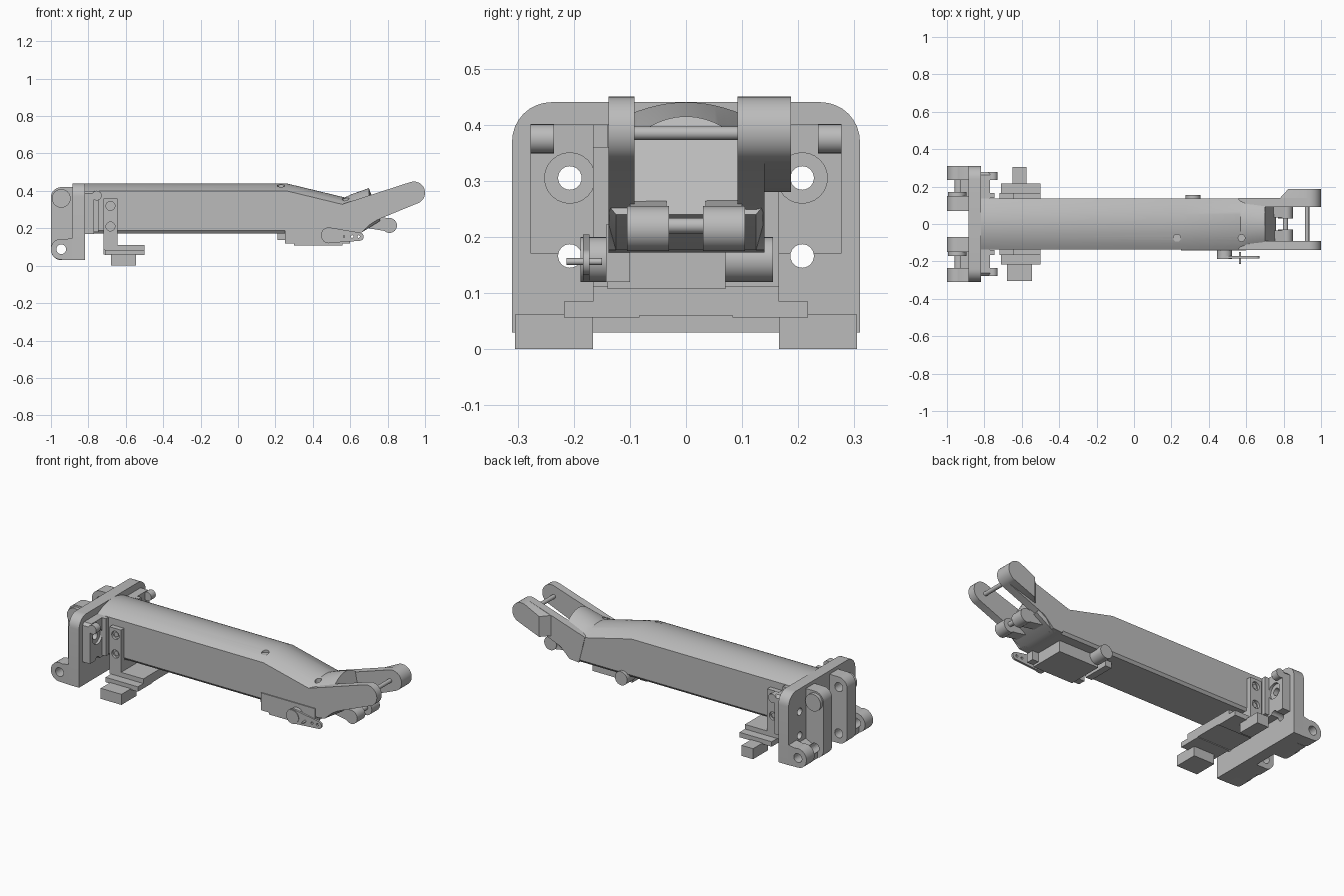
import bpy, bmesh, math
from mathutils import Vector

if bpy.data.objects.get("Cube"):
    bpy.data.objects.remove(bpy.data.objects["Cube"])

grey = bpy.data.materials.new("plain grey")
grey.use_nodes = True
colour = (0.5, 0.5, 0.5, 1)
grey.diffuse_color = colour
grey.node_tree.nodes["Principled BSDF"].inputs["Base Color"].default_value = colour


def finish(name, bm):
    bmesh.ops.recalc_face_normals(bm, faces=bm.faces)
    mesh = bpy.data.meshes.new(name)
    bm.to_mesh(mesh)
    bm.free()
    mesh.materials.append(grey)
    obj = bpy.data.objects.new(name, mesh)
    bpy.context.collection.objects.link(obj)
    return obj


def prism(name, profile, axis, a, b):
    """Extrude a profile along an axis: xz points for y, yz for x, xy for z."""
    place = {"x": lambda p: (a, p[0], p[1]), "y": lambda p: (p[0], a, p[1]),
             "z": lambda p: (p[0], p[1], a)}[axis]
    bm = bmesh.new()
    face = bm.faces.new([bm.verts.new(place(p)) for p in profile])
    moved = bmesh.ops.extrude_face_region(bm, geom=[face])["geom"]
    shift = Vector([b - a if c == axis else 0 for c in "xyz"])
    bmesh.ops.translate(bm, vec=shift, verts=[v for v in moved if isinstance(v, bmesh.types.BMVert)])
    return finish(name, bm)


def arc(u, v, r, start=0, end=360, n=24):
    count = n if end - start == 360 else n + 1
    angles = [math.radians(start + (end - start) * i / n) for i in range(count)]
    return [(u + r * math.cos(t), v + r * math.sin(t)) for t in angles]


def box(name, x, y, z):
    return prism(name, [(x[0], z[0]), (x[1], z[0]), (x[1], z[1]), (x[0], z[1])], "y", *y)


def rod(name, axis, u, v, r, a, b):
    return prism(name, arc(u, v, r), axis, a, b)


def cut(obj, *cutters):
    for c in cutters:
        c.hide_render = True
        c.hide_viewport = True
        mod = obj.modifiers.new("cut", "BOOLEAN")
        mod.operation, mod.solver, mod.object = "DIFFERENCE", "EXACT", c


def span(side, a, b):
    return sorted((side * a, side * b))


# Arm body: domed sections lofted along the length
def arm_section(x_top, x_low, top, low, dome=0.04):
    half, pts = 0.137, [(x_low, -0.125, low), (x_low, -0.137, low + 0.015)]
    for i in range(17):
        s = -1 + i / 8
        pts.append((x_top, half * s, top - dome * s * s))
    return pts + [(x_low, half, low + 0.015), (x_low, 0.125, low)]


bm = bmesh.new()
rings = [[bm.verts.new(p) for p in arm_section(*s)] for s in (
    (-0.82, -0.82, 0.44, 0.172), (0.26, 0.26, 0.44, 0.172), (0.57, 0.6, 0.365, 0.172),
    (0.61, 0.66, 0.383, 0.177, 0.06), (0.70, 0.76, 0.415, 0.24, 0.08))]
for r1, r2 in zip(rings, rings[1:]):
    for i in range(len(r1)):
        j = (i + 1) % len(r1)
        bm.faces.new((r1[i], r1[j], r2[j], r2[i]))
bm.faces.new(rings[0])
bm.faces.new(rings[-1])
arm = finish("arm_body", bm)
cut(arm, rod("screw_hole_front", "z", 0.23, -0.075, 0.02, 0.42, 0.5),
    rod("screw_hole_tip", "z", 0.575, -0.075, 0.018, 0.33, 0.45),
    rod("pivot_hole", "y", 0.63, 0.335, 0.012, -0.2, -0.11))

# Fork at the tip
fork_outline = [(0.56, 0.33), (0.6, 0.172), (0.66, 0.177), (0.72, 0.235)] + arc(0.94, 0.39, 0.06, -70, 110)
for name, y0, y1 in (("fork_right", -0.138, -0.092), ("fork_left", 0.092, 0.14)):
    prism(name, fork_outline, "y", y0, y1)
cheek = [(0.78, 0.28)] + arc(0.94, 0.39, 0.06, -70, 110) + [(0.78, 0.4)]
outer = prism("fork_left_cheek", cheek, "y", 0.138, 0.187)
for v in outer.data.vertices:
    if v.co.x < 0.8 and v.co.y > 0.16:
        v.co.x += 0.045
rod("fork_pin", "y", 0.925, 0.385, 0.012, -0.13, 0.18)

# Rollers below the fork
for side, word in ((-1, "right"), (1, "left")):
    rod(word + "_roller", "y", 0.81, 0.215, 0.04, *span(side, 0.03, 0.105))
    prism(word + "_roller_arm", [(0.7, 0.2), (0.82, 0.18), (0.82, 0.25), (0.72, 0.27)],
          "y", *span(side, 0.035, 0.1))
rod("roller_pin", "y", 0.81, 0.22, 0.014, -0.1, 0.1)

# Base plate with rounded top corners
plate_outline = [(-0.31, 0.03), (0.31, 0.03)] + arc(0.24, 0.37, 0.07, 0, 90, 8) + arc(-0.24, 0.37, 0.07, 90, 180, 8)
plate = prism("base_plate", plate_outline, "x", -0.885, -0.818)
flange_outline = [(-0.277, 0.17), (0.277, 0.17), (0.277, 0.385), (0.262, 0.4), (-0.262, 0.4), (-0.277, 0.385)]
flange = prism("arm_flange", flange_outline, "x", -0.82, -0.77)

for side, word in ((-1, "right"), (1, "left")):
    upper = rod(word + "_upper_hole", "x", side * 0.207, 0.305, 0.021, -1.1, -0.7)
    lower = rod(word + "_lower_hole", "x", side * 0.207, 0.166, 0.021, -1.1, -0.7)
    recess = rod(word + "_recess", "x", side * 0.207, 0.305, 0.045, -0.785, -0.7)
    cut(plate, upper, lower)
    cut(flange, upper, lower, recess)

    # Full-height hinge rib and low hinge lug
    rib = prism(word + "_hinge_rib", [(-0.88, 0.03)] + [(-0.88, 0.42)] + arc(-0.945, 0.365, 0.055, 90, 180, 10)
                + arc(-0.945, 0.085, 0.055, 180, 270, 10), "y", *span(side, 0.07, 0.15))
    lug_outline = [(-0.88, 0.03), (-0.88, 0.15)] + arc(-0.945, 0.088, 0.056, 70, 270, 16)
    lug = prism(word + "_hinge_lug", lug_outline, "y", *span(side, 0.235, 0.31))
    web = prism(word + "_lug_web", [(-0.88, 0.03), (-0.88, 0.13), (-0.96, 0.09), (-0.96, 0.03)],
                "y", *span(side, 0.15, 0.235))
    for z in (0.36, 0.088):
        bore = rod(word + "_hinge_bore", "y", -0.945, z, 0.026, *span(side, 0.05, 0.33))
        cut(rib, bore)
        cut(lug, bore)
        cut(web, bore)
    rod(word + "_upper_boss", "y", -0.945, 0.36, 0.05, *span(side, 0.15, 0.17)).hide_render = False
    rod(word + "_flange_boss", "y", -0.755, 0.375, 0.026, *span(side, 0.235, 0.277))
    box(word + "_flange_ear", (-0.78, -0.745), span(side, 0.14, 0.165), (0.18, 0.4))

    # Saddle bracket with side plates and screws
    side_plate = box(word + "_bracket_side", (-0.72, -0.645), span(side, 0.136, 0.166), (0.09, 0.36))
    for z in (0.32, 0.21):
        cut(side_plate, rod(word + "_bracket_hole", "y", -0.682, z, 0.024, *span(side, 0.152, 0.2)))
        rod(word + "_bracket_screw", "y", -0.682, z, 0.014, *span(side, 0.14, 0.158))

    # Rail foot and pad under the bracket
    box(word + "_rail_top", (-0.72, -0.5), span(side, 0.083, 0.166), (0.085, 0.112))
    box(word + "_rail_foot", (-0.71, -0.5), span(side, 0.083, 0.217), (0.056, 0.085))
    x_pad = (-0.68, -0.545) if side < 0 else (-0.65, -0.575)
    box(word + "_foot_pad", x_pad, span(side, 0.166, 0.305), (0.0, 0.062))

box("rail_bridge", (-0.72, -0.5), (-0.085, 0.085), (0.06, 0.112))
box("bracket_bridge", (-0.72, -0.645), (-0.166, 0.166), (0.1, 0.172))

# Servo under the arm
box("servo_body", (0.3, 0.56), (-0.14, 0.07), (0.107, 0.215))
box("servo_mount", (0.25, 0.6), (-0.143, -0.1), (0.12, 0.222))
box("servo_stop", (0.21, 0.25), (-0.09, 0.07), (0.137, 0.175))
rod("servo_motor", "y", 0.315, 0.16, 0.04, 0.07, 0.155)
rod("servo_hub", "y", 0.485, 0.16, 0.04, -0.188, -0.14)
horn_outline = arc(0.485, 0.163, 0.042, 80, 280, 12) + arc(0.65, 0.155, 0.022, -85, 85, 10)
horn = prism("servo_horn", horn_outline, "y", -0.184, -0.172)
for x in (0.61, 0.645):
    cut(horn, rod("horn_hole", "y", x, 0.156, 0.007, -0.2, -0.15))
rod("horn_pin", "y", 0.567, 0.156, 0.006, -0.213, -0.15)

# Crisp edges with smooth curves
for obj in bpy.context.collection.objects:
    if obj.type == "MESH" and not obj.hide_viewport and not obj.hide_render:
        with bpy.context.temp_override(object=obj, active_object=obj, selected_objects=[obj],
                                       selected_editable_objects=[obj]):
            bpy.ops.object.shade_smooth_by_angle(angle=math.radians(30))
